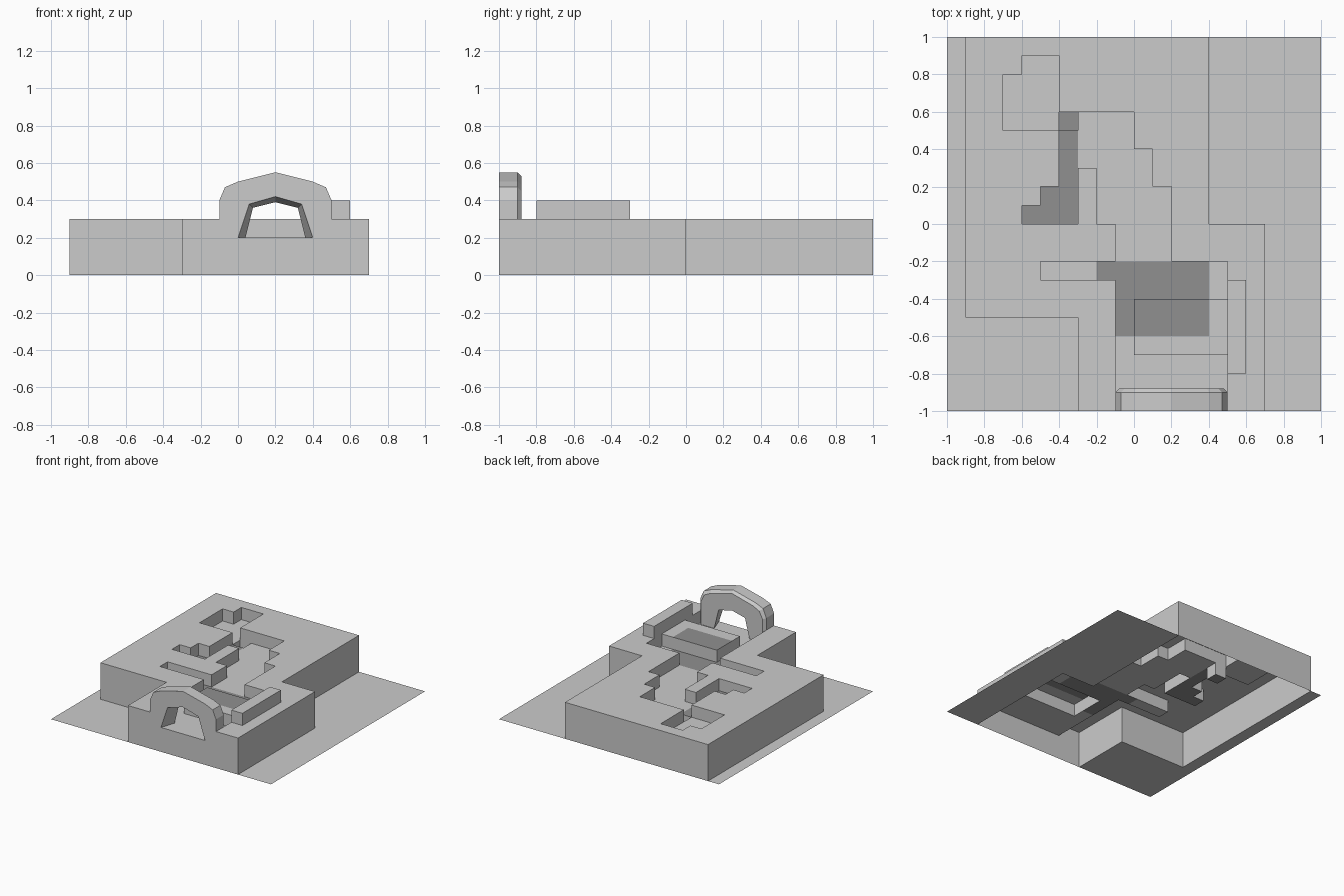
import bpy, bmesh

if "Cube" in bpy.data.objects:
    bpy.data.objects.remove(bpy.data.objects["Cube"])

N = 20  # terrain cells per side, each 0.1 wide
height = [[0.0] * N for _ in range(N)]
shade = [[0] * N for _ in range(N)]


def cells(x0, x1, y0, y1):
    a, b, c, d = (round(v * 10) + 10 for v in (x0, x1, y0, y1))
    return [(i, j) for i in range(a, b) for j in range(c, d)]


def level(z, *rects):
    for r in rects:
        for i, j in cells(*r):
            height[i][j] = z


def darken(*rects):
    for r in rects:
        for i, j in cells(*r):
            shade[i][j] = 1


# raised plateau
level(0.3, (-.9, .4, 0, 1), (-.9, .7, -.5, 0), (-.3, .7, -1, -.5))
# sunken winding path, upper room and side channel
level(0.2, (-.1, .5, -1, -.2), (-.1, .2, -.2, 0), (-.2, .2, 0, .2), (-.2, .1, .2, .3),
      (-.3, .1, .3, .4), (-.3, 0, .4, .6), (-.7, -.4, .5, .8), (-.6, -.4, .8, .9),
      (-.5, -.1, -.3, -.2))
# stepped pool
pool = [(-.4, -.3, 0, .6), (-.5, -.4, 0, .2), (-.6, -.5, 0, .1)]
level(0.2, *pool)
level(0.1, (-.4, -.3, .5, .6))
# block in the path and parapet beside it
level(0.3, (0, .5, -.7, -.4))
level(0.4, (.5, .6, -.8, -.3))
# dark floors
darken(*pool, (-.1, .4, -.6, -.2), (-.2, -.1, -.3, -.2))


def finish(name, bm, mats=()):
    me = bpy.data.meshes.new(name)
    bm.to_mesh(me)
    bm.free()
    for m in mats:
        me.materials.append(m)
    ob = bpy.data.objects.new(name, me)
    bpy.context.collection.objects.link(ob)
    return ob


# terrain: flat tops plus walls where neighbouring levels differ
bm = bmesh.new()


def quad(pts, mat=0):
    f = bm.faces.new([bm.verts.new(p) for p in pts])
    f.material_index = mat


def get(i, j):
    return height[i][j] if 0 <= i < N and 0 <= j < N else 0.0


def wall(p, q, lo, hi):
    # one quad per 0.1 step, so neighbouring walls weld cleanly
    for k in range(round(lo * 10), round(hi * 10)):
        a, b = k / 10, (k + 1) / 10
        quad([(*p, a), (*q, a), (*q, b), (*p, b)])


for i in range(N):
    for j in range(N):
        x0, x1, y0, y1 = ((v - 10) / 10 for v in (i, i + 1, j, j + 1))
        z = height[i][j]
        quad([(x0, y0, z), (x1, y0, z), (x1, y1, z), (x0, y1, z)], shade[i][j])
        for di, dj, p, q in ((1, 0, (x1, y0), (x1, y1)), (-1, 0, (x0, y1), (x0, y0)),
                             (0, 1, (x1, y1), (x0, y1)), (0, -1, (x0, y0), (x1, y0))):
            wall(p, q, get(i + di, j + dj), z)

bmesh.ops.remove_doubles(bm, verts=bm.verts, dist=0.001)
bmesh.ops.dissolve_limit(bm, angle_limit=0.02, verts=bm.verts, edges=bm.edges,
                         delimit={'MATERIAL'})
bmesh.ops.triangulate(bm, faces=[f for f in bm.faces if len(f.verts) > 4])
light = bpy.data.materials.new("stone")
light.diffuse_color = (0.8, 0.8, 0.8, 1)
light.use_nodes = True
light.node_tree.nodes["Principled BSDF"].inputs["Base Color"].default_value = light.diffuse_color
dark = bpy.data.materials.new("dark_floor")
dark.diffuse_color = (0.28, 0.28, 0.28, 1)
dark.use_nodes = True
dark.node_tree.nodes["Principled BSDF"].inputs["Base Color"].default_value = dark.diffuse_color
finish("terrain", bm, (light, dark))


# entrance arch: half profiles mirrored about x = 0.2, lofted front to back
def mirrored(half):
    return [(.2 - d, z) for d, z in half] + [(.2 + d, z) for d, z in half[::-1] if d]


outer = mirrored([(.3, .2), (.3, .4), (.27, .47), (.2, .5), (0, .55)])
outer_back = mirrored([(.28, .2), (.28, .39), (.25, .45), (.19, .48), (0, .53)])
inner = mirrored([(.2, .2), (.14, .38), (0, .42)])
inner_back = mirrored([(.16, .2), (.12, .36), (0, .39)])
inner_mid = [((a + 5 * c) / 6, (b + 5 * d) / 6) for (a, b), (c, d) in zip(inner, inner_back)]

bm = bmesh.new()
rings = []
for y, o, n in ((-1, outer, inner), (-.9, outer, inner_mid), (-.88, outer_back, inner_back)):
    rings.append([bm.verts.new((x, y, z)) for x, z in o + n[::-1]])
for r, s in zip(rings, rings[1:]):
    for k in range(len(r)):
        m = (k + 1) % len(r)
        bm.faces.new((r[k], r[m], s[m], s[k]))
bm.faces.new(rings[0])
bm.faces.new(rings[-1][::-1])
bmesh.ops.recalc_face_normals(bm, faces=bm.faces)
finish("entrance_arch", bm)
